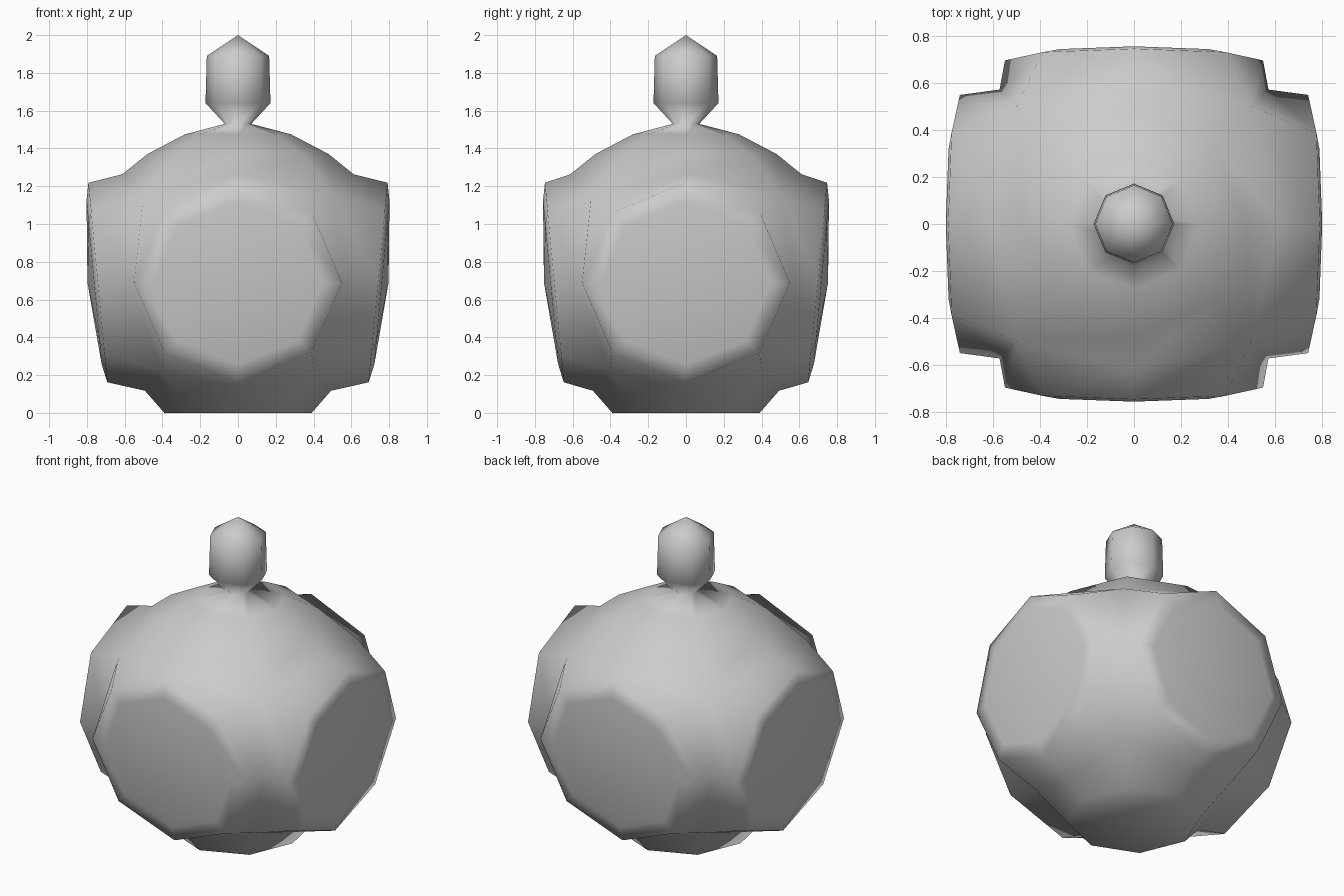
import bpy
import bmesh
from math import sin, cos, pi
from mathutils import Vector

if "Cube" in bpy.data.objects:
    bpy.data.objects.remove(bpy.data.objects["Cube"])

SIDES = 8
MID = Vector((0, 0, 0.69))
ANGLES = [i * 2 * pi / SIDES for i in range(SIDES)]
Z = Vector((0, 0, 1))

grey = bpy.data.materials.new("plain_grey")
grey.use_nodes = True
grey.diffuse_color = (0.6, 0.6, 0.6, 1)
grey.node_tree.nodes["Principled BSDF"].inputs["Base Color"].default_value = (0.6, 0.6, 0.6, 1)

bm = bmesh.new()
seams = {}


def seam_vert(direction):
    """Shared point in the groove between neighbouring lobes."""
    key = tuple(round(c * 1.2) for c in direction)
    if key not in seams:
        p = Vector(key).normalized() * 0.81
        widen = {1: 1.07, 0: 1.0, -1: 0.86}[key[2]]
        seams[key] = bm.verts.new(MID + Vector((p.x * widen, p.y * widen, p.z)))
    return seams[key]


def seam_ring(axis, u, v):
    return [seam_vert(axis + u * cos(a) + v * sin(a)) for a in ANGLES]


def bridge(a, b):
    for i in range(SIDES):
        j = (i + 1) % SIDES
        bm.faces.new((a[i], a[j], b[j], b[i]))


def close(ring, point):
    tip = bm.verts.new(point)
    for i in range(SIDES):
        bm.faces.new((ring[i], ring[(i + 1) % SIDES], tip))


def side_lobe(axis, reach):
    """Raised eight-sided cap, leaning out towards its top."""
    u = Z.cross(axis)
    ring = seam_ring(axis, u, Z)
    for radius, drop, lean in ((0.55, 0.055, 0.05), (0.45, 0.035, 0.04)):
        new = [bm.verts.new(MID + u * radius * cos(a) + Z * radius * 0.96 * sin(a)
                            + axis * (reach - drop + lean * sin(a))) for a in ANGLES]
        bridge(ring, new)
        ring = new
    close(ring, MID + axis * reach)


def turned_part(axis, profile, tip):
    """Eight-sided turned shape rising from the seam ring."""
    ring = seam_ring(axis, Vector((1, 0, 0)), Vector((0, 1, 0)))
    for radius, z in profile:
        new = [bm.verts.new((radius * cos(a), radius * sin(a), z)) for a in ANGLES]
        bridge(ring, new)
        ring = new
    close(ring, (0, 0, tip))


# Four side lobes
for sign in (-1, 1):
    side_lobe(Vector((sign, 0, 0)), 0.797)
    side_lobe(Vector((0, sign, 0)), 0.752)

# Domed shoulder, narrow neck and knob
turned_part(Z, [(0.48, 1.37), (0.28, 1.475), (0.07, 1.53), (0.172, 1.64), (0.165, 1.89)], 2.0)

# Flat foot
turned_part(-Z, [(0.39, 0.0)], 0.0)

bmesh.ops.recalc_face_normals(bm, faces=bm.faces[:])
for face in bm.faces:
    face.smooth = True

mesh = bpy.data.meshes.new("lobed_body_with_knob")
bm.to_mesh(mesh)
bm.free()
mesh.materials.append(grey)
body = bpy.data.objects.new("lobed_body_with_knob", mesh)
bpy.context.collection.objects.link(body)
